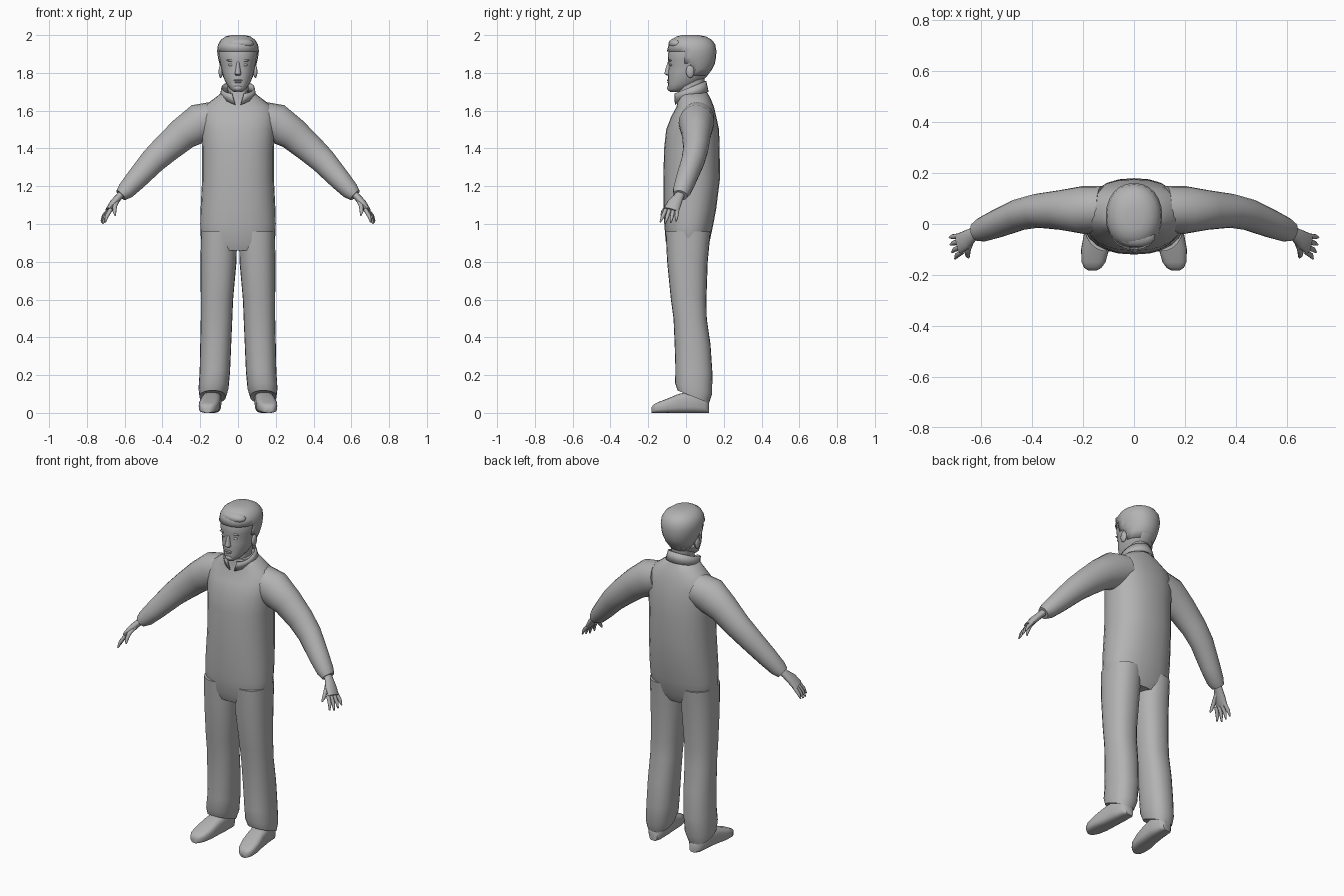
import bpy, bmesh, math
from mathutils import Vector

cube = bpy.data.objects.get("Cube")
if cube:
    bpy.data.objects.remove(cube, do_unlink=True)

grey = bpy.data.materials.new("plain grey")
grey.use_nodes = True
shade = (0.45, 0.45, 0.45, 1)
grey.diffuse_color = shade
grey.node_tree.nodes["Principled BSDF"].inputs["Base Color"].default_value = shade


def finish(name, bm, mirror=False, angle=50, thickness=0, recalc=True):
    if recalc:
        bmesh.ops.recalc_face_normals(bm, faces=bm.faces)
    mesh = bpy.data.meshes.new(name)
    bm.to_mesh(mesh)
    bm.free()
    mesh.materials.append(grey)
    mesh.shade_smooth()
    mesh.set_sharp_from_angle(angle=math.radians(angle))
    obj = bpy.data.objects.new(name, mesh)
    bpy.context.collection.objects.link(obj)
    if thickness:
        solid = obj.modifiers.new("thickness", 'SOLIDIFY')
        solid.thickness = thickness
        solid.offset = -1
    if mirror:
        mod = obj.modifiers.new("mirror", 'MIRROR')
        mod.use_mirror_merge = False
    return obj


def ring(centre, u, v, ru, rv, power=2.0, count=24):
    """Superellipse around centre, spanned by directions u and v."""
    points = []
    for i in range(count):
        a = math.tau * i / count
        c, s = math.cos(a), math.sin(a)
        cu = math.copysign(abs(c) ** (2 / power), c)
        sv = math.copysign(abs(s) ** (2 / power), s)
        points.append(Vector(centre) + Vector(u) * ru * cu + Vector(v) * rv * sv)
    return points


def loft(bm, rings):
    """Skin consecutive rings and close both ends."""
    loops = [[bm.verts.new(p) for p in r] for r in rings]
    n = len(loops[0])
    for a, b in zip(loops, loops[1:]):
        for i in range(n):
            j = (i + 1) % n
            bm.faces.new((a[i], a[j], b[j], b[i]))
    bm.faces.new(loops[0])
    bm.faces.new(loops[-1])


def slab(z, x0, x1, y0, y1, power=2.3, tilt=0.0):
    """Level (or tilted) section given by its extents."""
    return ring(((x0 + x1) / 2, (y0 + y1) / 2, z), (1, 0, 0), (0, 1, tilt),
                (x1 - x0) / 2, (y1 - y0) / 2, power)


def limb(bm, path, count=20):
    """Tube along (position, in-plane radius, depth radius) stations."""
    spots = [Vector(p[0]) for p in path]
    rings = []
    for i, (_, ru, rv) in enumerate(path):
        d = (spots[min(i + 1, len(spots) - 1)] - spots[max(i - 1, 0)]).normalized()
        v = Vector((0, 1, 0))
        v = (v - d * v.dot(d)).normalized()
        rings.append(ring(spots[i], d.cross(v), v, ru, rv, 2.0, count))
    loft(bm, rings)


def ellipsoid(name, centre, size, mirror=False):
    bm = bmesh.new()
    bmesh.ops.create_uvsphere(bm, u_segments=14, v_segments=9, radius=1)
    bmesh.ops.scale(bm, vec=size, verts=bm.verts)
    bmesh.ops.translate(bm, vec=centre, verts=bm.verts)
    return finish(name, bm, mirror)


# Torso: height, half width, front, back
torso = [(.86, .165, -.09, .1), (.91, .196, -.108, .126), (1, .2, -.115, .145),
         (1.08, .198, -.12, .16), (1.24, .19, -.12, .18), (1.4, .19, -.116, .178),
         (1.5, .197, -.105, .175), (1.57, .2, -.078, .16), (1.62, .185, -.05, .148),
         (1.665, .125, -.043, .13), (1.7, .08, -.04, .11)]
bm = bmesh.new()
loft(bm, [slab(z, -w, w, f, b) for z, w, f, b in torso])
finish("torso", bm)

# Trouser legs: height, inner, outer, front, back, hem tilt
legs = [(.96, .004, .196, -.108, .13, 0), (.8, .008, .198, -.1, .115, 0),
        (.6, .026, .197, -.08, .108, 0), (.5, .03, .197, -.066, .11, 0),
        (.36, .036, .2, -.06, .13, 0), (.22, .042, .203, -.056, .14, -.1),
        (.13, .05, .209, -.058, .138, -.3), (.085, .065, .204, -.045, .122, -.4),
        (.09, .08, .19, -.03, .11, -.4)]
bm = bmesh.new()
loft(bm, [slab(z, i, o, f, b, 2.3, t) for z, i, o, f, b, t in legs])
finish("trouser_legs", bm, mirror=True)

# Sleeves with a gathered cuff
bm = bmesh.new()
limb(bm, [((.12, .06, 1.56), .09, .09), ((.2, .055, 1.535), .104, .094),
          ((.29, .055, 1.478), .087, .078), ((.38, .052, 1.4), .077, .067),
          ((.45, .037, 1.335), .069, .062), ((.54, 0, 1.235), .057, .055),
          ((.595, -.022, 1.175), .047, .048), ((.62, -.03, 1.152), .034, .038)])
finish("sleeves", bm, mirror=True)

# Hands: palm, four fingers and a thumb
bm = bmesh.new()
limb(bm, [((.6, -.024, 1.175), .02, .026), ((.632, -.04, 1.142), .019, .027),
          ((.66, -.062, 1.11), .02, .038), ((.688, -.078, 1.073), .014, .041)], 12)
for i in range(4):
    spread = i - 1.5
    reach = 1 - .1 * abs(spread - .3)
    base = Vector((.682 - .003 * i, -.077 - .02 * spread, 1.078))
    stride = Vector((.052 - .006 * i, -.02 - .009 * spread, -.078)) * reach
    limb(bm, [(base, .011, .011), (base + stride * .55 + Vector((.006, 0, 0)), .01, .01),
              (base + stride, .004, .004)], 8)
limb(bm, [((.637, -.055, 1.13), .014, .015), ((.652, -.1, 1.095), .012, .012),
          ((.654, -.122, 1.065), .01, .01), ((.65, -.132, 1.045), .004, .004)], 8)
finish("hands", bm, mirror=True)

# Shoes: depth, centre, half width, height
shoes = [(.122, .133, .025, .055), (.1, .135, .044, .09), (.03, .138, .05, .115),
         (-.04, .145, .052, .1), (-.1, .153, .055, .075), (-.15, .159, .047, .056),
         (-.172, .162, .034, .045), (-.182, .163, .018, .03)]
bm = bmesh.new()
loft(bm, [ring((x, y, h / 2), (1, 0, 0), (0, 0, 1), w, h / 2, 3.2)
          for y, x, w, h in shoes])
finish("shoes", bm, mirror=True)

# Neck
bm = bmesh.new()
loft(bm, [slab(1.6, -.06, .06, -.03, .1), slab(1.68, -.053, .053, -.038, .09),
          slab(1.78, -.06, .06, -.04, .1)])
finish("neck", bm)

# Standing collar, open in a V at the front
bm = bmesh.new()
rows = []
steps = 24
for i in range(steps + 1):
    t = 2 * i / steps - 1
    a = math.pi * (1 - abs(t))              # zero at the back, pi at the front
    a = math.copysign(math.pi * abs(t) * .95, t)
    back = (1 + math.cos(a)) / 2
    sx, cy = math.sin(a), math.cos(a)
    low = (.096 * sx, .03 + .09 * cy, 1.625 + .075 * back ** .5)
    top = (.083 * sx + .02 * t * (1 - back), .022 + .085 * cy, 1.69 + .068 * back)
    rows.append((bm.verts.new(low), bm.verts.new(top)))
for a, b in zip(rows, rows[1:]):
    bm.faces.new((a[0], b[0], b[1], a[1]))
finish("collar", bm, thickness=.006)

# Head: height, half width, front, back
head = [(1.7, .022, -.085, -.03), (1.715, .042, -.096, .01), (1.74, .06, -.094, .065),
        (1.775, .077, -.095, .105), (1.81, .086, -.094, .132), (1.84, .092, -.091, .146),
        (1.87, .099, -.096, .152), (1.905, .104, -.094, .154), (1.94, .099, -.085, .148),
        (1.965, .084, -.07, .13), (1.982, .06, -.045, .1), (1.99, .03, -.015, .06)]
bm = bmesh.new()
loft(bm, [slab(z, -w, w, f, b, 2.15) for z, w, f, b in head])
finish("head", bm)

# Hair cap follows the skull, trimmed around the face and nape
grow = .007
bm = bmesh.new()
loft(bm, [slab(z + .01, -w - grow, w + grow, f - grow, b + grow, 2.15)
          for z, w, f, b in head])
bmesh.ops.recalc_face_normals(bm, faces=bm.faces)
trim = []
for face in bm.faces:
    c = face.calc_center_median()
    hairline = -.02 if c.z > 1.86 else .04
    if c.z < 1.775 or (c.z < 1.93 and c.y < hairline):
        trim.append(face)
bmesh.ops.delete(bm, geom=trim, context='FACES')
finish("hair", bm, thickness=.012, recalc=False)
ellipsoid("hair_fringe", (.01, -.05, 1.955), (.075, .042, .03))

# Nose
bm = bmesh.new()
loft(bm, [ring((0, y, z), (1, 0, 0), (0, 1, 0), w, d, 2, 10)
          for z, y, w, d in [(1.785, -.088, .012, .012), (1.795, -.093, .018, .022),
                             (1.81, -.092, .014, .021), (1.85, -.088, .008, .012),
                             (1.865, -.086, .006, .008)]])
finish("nose", bm)

# Other features
ellipsoid("ears", (.092, .022, 1.807), (.011, .022, .034), mirror=True)
ellipsoid("eyes", (.036, -.079, 1.842), (.017, .008, .007), mirror=True)
ellipsoid("brows", (.037, -.083, 1.866), (.026, .008, .006), mirror=True)
ellipsoid("upper_lip", (0, -.092, 1.761), (.024, .01, .005))
ellipsoid("lower_lip", (0, -.09, 1.751), (.02, .01, .006))
ellipsoid("chin", (0, -.08, 1.72), (.026, .02, .018))
